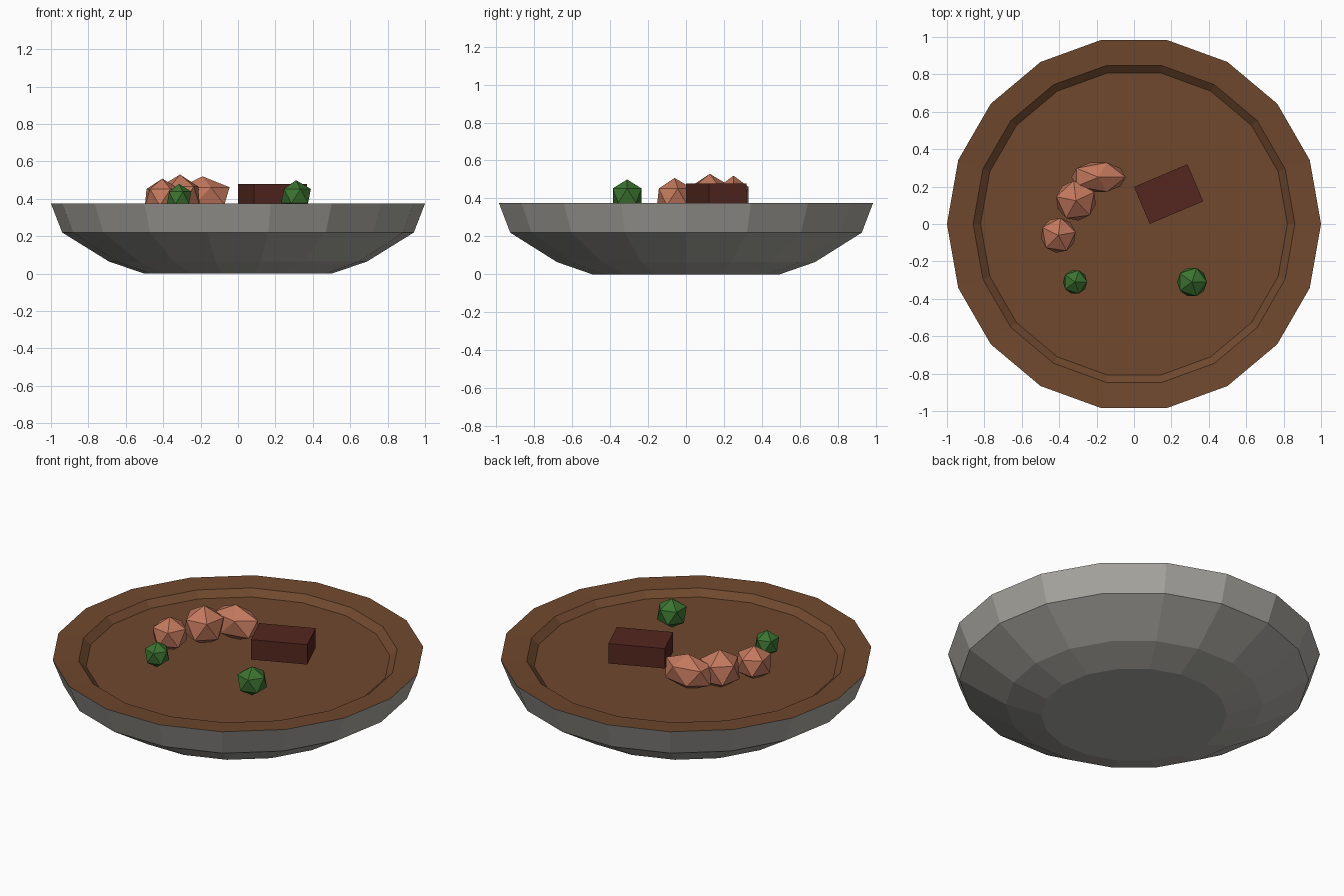
import bpy, bmesh, math
from mathutils import Matrix

if "Cube" in bpy.data.objects:
    bpy.data.objects.remove(bpy.data.objects["Cube"])

SIDES = 18


def material(name, rgb):
    m = bpy.data.materials.new(name)
    m.diffuse_color = (*rgb, 1)
    m.use_nodes = True
    m.node_tree.nodes["Principled BSDF"].inputs["Base Color"].default_value = m.diffuse_color
    return m


broth_mat = material("broth", (0.16, 0.065, 0.027))
meat_mat = material("meat", (0.55, 0.19, 0.11))
herb_mat = material("herb", (0.045, 0.17, 0.03))
chunk_mat = material("dark_chunk", (0.09, 0.02, 0.014))


def finish(bm, name, mat=None):
    bmesh.ops.recalc_face_normals(bm, faces=bm.faces)
    me = bpy.data.meshes.new(name)
    bm.to_mesh(me)
    bm.free()
    if mat:
        me.materials.append(mat)
    ob = bpy.data.objects.new(name, me)
    bpy.context.collection.objects.link(ob)
    return ob


def bowl(profile):
    """Lathe the (radius, z) rings and cap both ends; faces are split by ring index."""
    bm = bmesh.new()
    rings = [[bm.verts.new((r * math.cos(2 * math.pi * i / SIDES),
                            r * math.sin(2 * math.pi * i / SIDES), z))
              for i in range(SIDES)] for r, z in profile]
    for k, (a, b) in enumerate(zip(rings, rings[1:])):
        for i in range(SIDES):
            j = (i + 1) % SIDES
            bm.faces.new((a[i], a[j], b[j], b[i])).material_index = int(k >= 3)
    bm.faces.new(rings[0])
    bm.faces.new(rings[-1]).material_index = 1
    return bm


# Bowl: grey outside, brown rim and filling
ob = finish(bowl([(0.5, 0), (0.69, 0.065), (0.94, 0.22), (1, 0.375),
                  (0.86, 0.365), (0.82, 0.33)]), "bowl")
ob.data.materials.append(material("bowl_grey", (0.4, 0.39, 0.36)))
ob.data.materials.append(broth_mat)


def ball(name, loc, size, turn, tilt, mat):
    bm = bmesh.new()
    bmesh.ops.create_icosphere(bm, subdivisions=1, radius=1)
    bm.transform(Matrix.Translation(loc) @ Matrix.Rotation(math.radians(turn), 4, 'Z')
                 @ Matrix.Rotation(math.radians(tilt), 4, 'Y') @ Matrix.Diagonal((*size, 1)))
    finish(bm, name, mat)


# Meat lumps
ball("meat_lump_front", (-0.405, -0.06, 0.408), (0.105, 0.105, 0.1), 10, 0, meat_mat)
ball("meat_lump_middle", (-0.31, 0.125, 0.415), (0.12, 0.12, 0.115), 25, 0, meat_mat)
ball("meat_lump_back", (-0.19, 0.25, 0.415), (0.162, 0.092, 0.105), 0, 0, meat_mat)

# Green herbs
ball("herb_small", (-0.315, -0.31, 0.405), (0.073, 0.073, 0.075), 0, 0, herb_mat)
ball("herb_large", (0.31, -0.31, 0.415), (0.089, 0.089, 0.085), 0, 0, herb_mat)

# Dark rectangular chunk
bm = bmesh.new()
bmesh.ops.create_cube(bm, size=1)
bm.transform(Matrix.Translation((0.185, 0.16, 0.421)) @ Matrix.Rotation(math.radians(23), 4, 'Z')
             @ Matrix.Diagonal((0.31, 0.215, 0.118, 1)))
finish(bm, "dark_chunk", chunk_mat)
